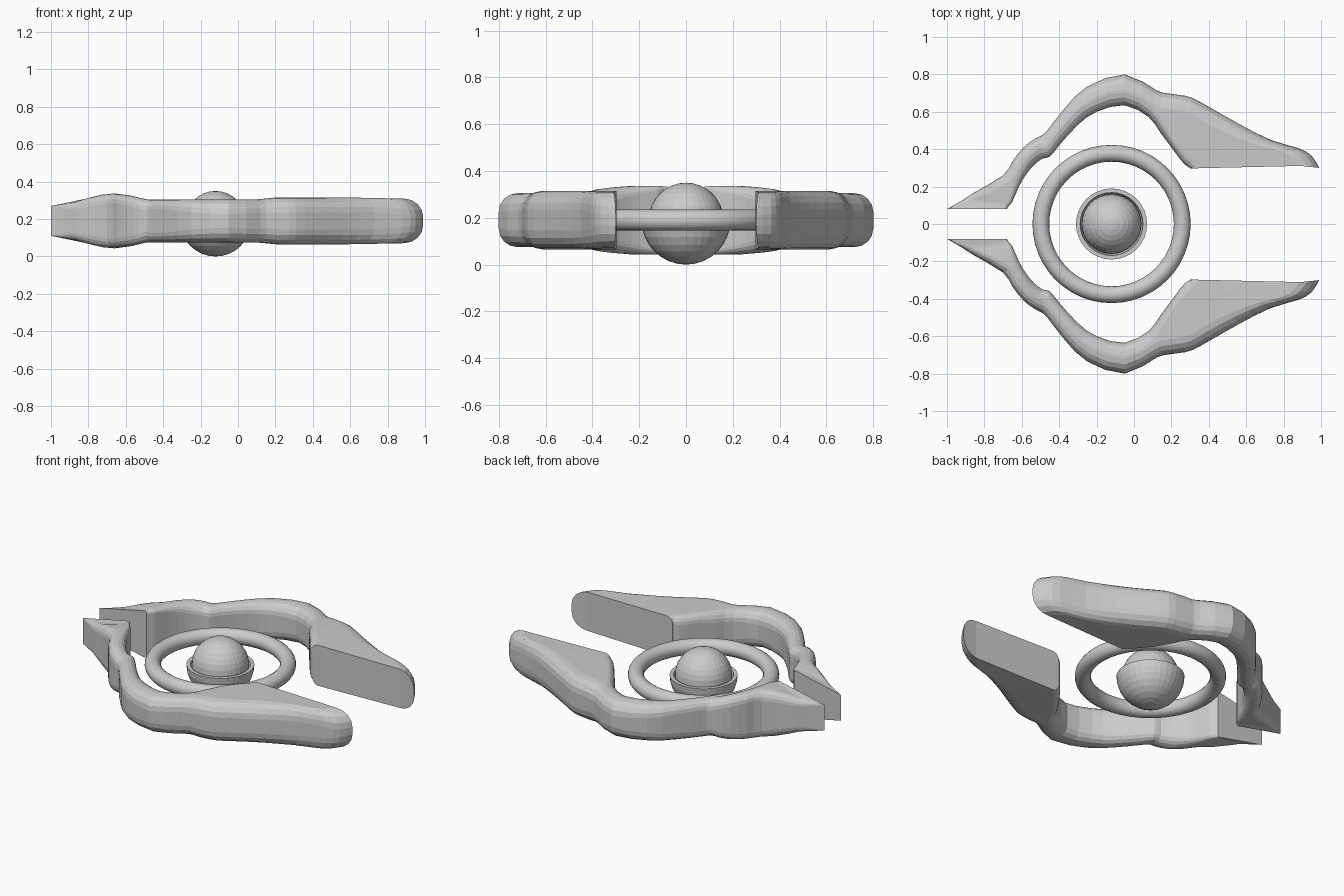
import bpy, bmesh, math
from mathutils import Vector

if "Cube" in bpy.data.objects:
    bpy.data.objects.remove(bpy.data.objects["Cube"])

CX, CZ = -0.12, 0.19          # centre of the ball and ring, mid height of everything

grey = bpy.data.materials.new("light_grey")
grey.diffuse_color = (0.6, 0.6, 0.6, 1)
grey.use_nodes = True
grey.node_tree.nodes["Principled BSDF"].inputs["Base Color"].default_value = grey.diffuse_color


def make_object(name, bm):
    bmesh.ops.recalc_face_normals(bm, faces=bm.faces[:])
    mesh = bpy.data.meshes.new(name)
    bm.to_mesh(mesh)
    bm.free()
    mesh.materials.append(grey)
    obj = bpy.data.objects.new(name, mesh)
    bpy.context.collection.objects.link(obj)
    return obj


# Arm stations: inner x, inner y, outer x, outer y, inner radius, outer radius
STATIONS = [
    (-.68, .08, -1.0, .08, .012, .005), (-.67, .095, -.93, .12, .02, .03),
    (-.65, .12, -.86, .165, .02, .05), (-.615, .20, -.70, .26, .03, .06),
    (-.58, .26, -.65, .335, .04, .06), (-.54, .31, -.59, .41, .05, .06),
    (-.49, .35, -.53, .455, .05, .06), (-.45, .36, -.49, .475, .05, .06),
    (-.40, .42, -.46, .505, .05, .06), (-.30, .53, -.37, .62, .06, .07),
    (-.20, .60, -.25, .735, .06, .075), (-.05, .635, -.05, .80, .07, .08),
    (.08, .57, .12, .715, .06, .08), (.14, .49, .17, .70, .06, .08),
    (.20, .41, .24, .69, .05, .08), (.24, .355, .31, .675, .05, .08),
    (.27, .32, .42, .615, .045, .08), (.285, .308, .57, .53, .045, .08),
    (.293, .303, .73, .45, .04, .08), (.298, .301, .88, .405, .04, .09),
    (.299, .299, .95, .365, .04, .10), (.30, .297, .99, .30, .04, .10),
]
# Half height of the arm along x
HEIGHTS = [(-1, .08), (-.88, .097), (-.76, .137), (-.66, .147), (-.57, .135), (-.49, .115),
           (.1, .115), (.2, .125), (.6, .125), (1, .117)]


def half_height(x):
    for (x0, h0), (x1, h1) in zip(HEIGHTS, HEIGHTS[1:]):
        if x <= x1:
            return h0 + (h1 - h0) * (x - x0) / (x1 - x0)
    return HEIGHTS[-1][1]


def refine(rows):
    """Insert one smooth station between each pair."""
    out = []
    for i in range(len(rows) - 1):
        a, b, c, d = (rows[max(i - 1, 0)], rows[i], rows[i + 1], rows[min(i + 2, len(rows) - 1)])
        out.append(b)
        out.append(tuple((9 * (q + r) - p - s) / 16 for p, q, r, s in zip(a, b, c, d)))
    return out + [rows[-1]]


def section(ix, iy, ox, oy, r_in, r_out, bow=0.0):
    """Rounded rectangle standing between the inner and outer outline."""
    inner, outer = Vector((ix, iy)), Vector((ox, oy))
    width = (outer - inner).length
    r_in, r_out = min(r_in, width * .48), min(r_out, width * .48)
    half = half_height((ix + ox) / 2)
    pts = []
    for corner in range(4):
        r = r_out if corner in (0, 3) else r_in
        cu = width - r if corner in (0, 3) else r
        cv = (half - r) * (1 if corner < 2 else -1)
        for k in range(5):
            a = math.pi / 2 * (corner + k / 4)
            u, v = cu + r * math.cos(a), cv + r * math.sin(a)
            p = inner.lerp(outer, u / width)
            y = p.y + bow * math.sin(math.pi * min(max(u / width, 0), 1) ** 1.5)
            pts.append((p.x, y, CZ + v * half_height(p.x) / half))
    return pts


# Curved arm, lofted and mirrored to the other side
bm = bmesh.new()
rows = refine(STATIONS)
rings = []
for i, row in enumerate(rows):
    bow = .018 if i == len(rows) - 1 else 0
    rings.append([bm.verts.new(p) for p in section(*row, bow)])
for r0, r1 in zip(rings, rings[1:]):
    for k in range(len(r0)):
        j = (k + 1) % len(r0)
        bm.faces.new((r0[k], r0[j], r1[j], r1[k]))
bm.faces.new(rings[0])
# Bowed end face made of strips between the upper and lower rim
end = rings[-1]
for k in range(9):
    bm.faces.new((end[k], end[k + 1], end[18 - k], end[19 - k]))
arm = make_object("curved_arms", bm)
mirror = arm.modifiers.new("mirror", "MIRROR")
mirror.use_axis = (False, True, False)
mirror.use_mirror_merge = False


def revolve(name, profile, steps, closed=False):
    """Turn a (radius, height) profile about the ball centre."""
    bm = bmesh.new()
    vs = [bm.verts.new((CX + r, 0, CZ + z)) for r, z in profile]
    edges = [bm.edges.new(p) for p in zip(vs, vs[1:])]
    if closed:
        edges.append(bm.edges.new((vs[-1], vs[0])))
    bmesh.ops.spin(bm, geom=vs + edges, cent=(CX, 0, 0), axis=(0, 0, 1),
                   angle=math.tau, steps=steps, use_duplicate=False)
    bmesh.ops.remove_doubles(bm, verts=bm.verts[:], dist=1e-5)
    return make_object(name, bm)


def arc(radius, start, stop, n):
    return [(radius * math.cos(a), radius * math.sin(a))
            for a in (math.radians(start + (stop - start) * i / n) for i in range(n + 1))]


# Ring round the ball
ring = [(.378 + .045 * math.cos(math.tau * i / 16), .045 * math.sin(math.tau * i / 16))
        for i in range(16)]
ring_obj = revolve("ring", ring, 48, closed=True)

# Ball resting in a thick bowl
revolve("ball", arc(.16, -90, 90, 16), 32)
revolve("bowl", arc(.19, -90, 0, 8) + arc(.168, 0, -90, 8), 32)

# Smooth ring
for poly in ring_obj.data.polygons:
    poly.use_smooth = True
